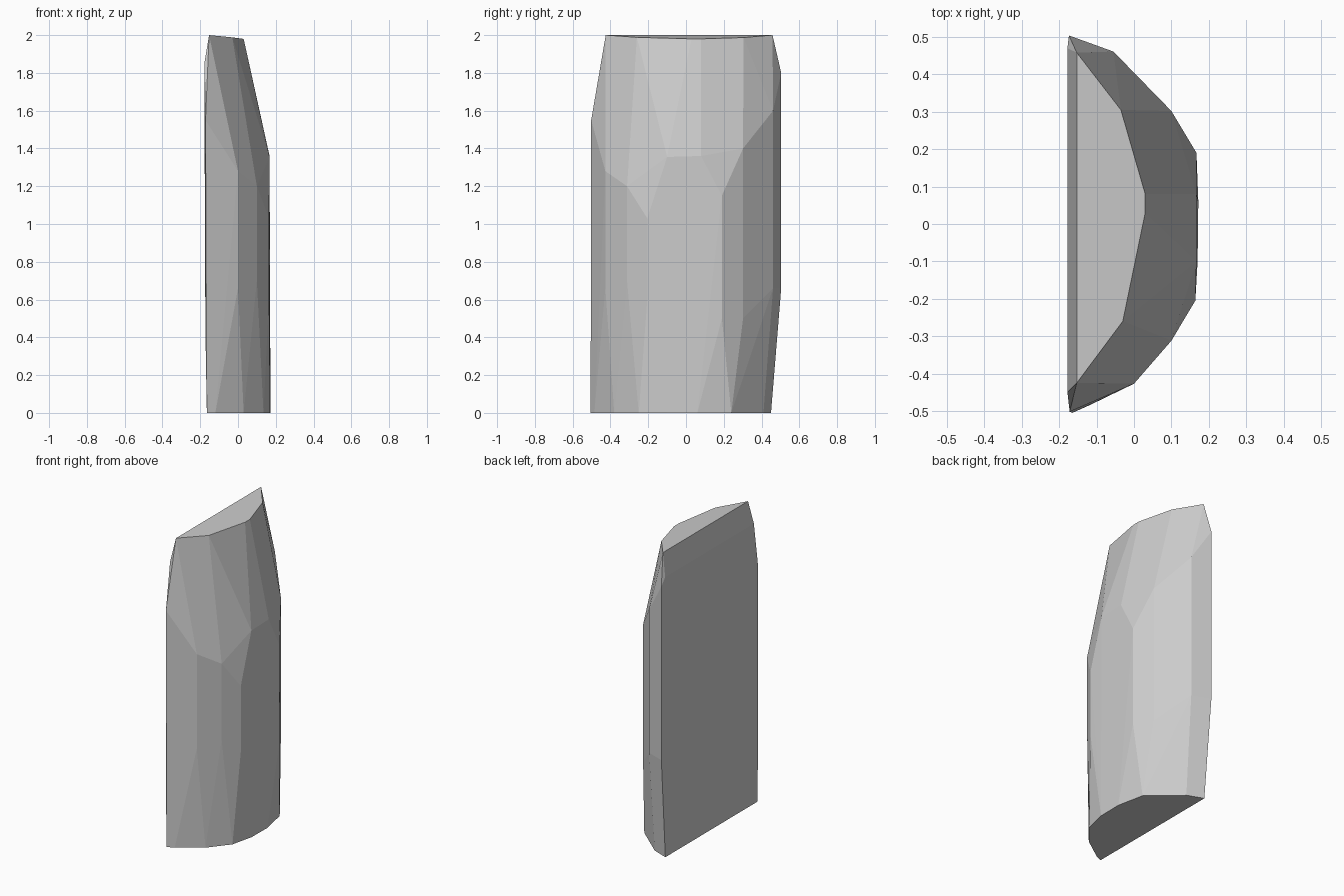
import bpy, bmesh

# Bottom rim, running round the curved side (x, y)
bottom = [(-0.165, -0.505), (-0.12, -0.485), (0.03, -0.38), (0.135, -0.25),
          (0.17, -0.1), (0.172, 0.06), (0.135, 0.24), (-0.06, 0.41), (-0.165, 0.45)]

# Upright facet edges (x, y, lower z, upper z)
uprights = [(-0.172, -0.502, 0.4, 1.55), (0.0, -0.427, 0.66, 1.28),
            (0.1, -0.312, 0.7, 1.2), (0.164, -0.205, 0.6, 1.03),
            (0.167, 0.19, 0.5, 1.15), (0.1, 0.302, 0.5, 1.4),
            (-0.055, 0.461, 0.66, 1.6), (-0.174, 0.504, 0.66, 1.8)]

# Shoulder corners where the curved side starts leaning back
shoulder = [(0.167, -0.1, 1.355), (0.167, 0.08, 1.36),
            (-0.178, -0.45, 1.85), (-0.178, 0.47, 1.85)]

# Top rim
top = [(-0.153, -0.425, 2.0), (-0.03, -0.26, 1.988), (0.03, 0.03, 1.98),
       (0.03, 0.08, 1.98), (-0.035, 0.305, 1.987), (-0.153, 0.458, 2.0)]

points = [(x, y, 0.0) for x, y in bottom] + shoulder + top
for x, y, low, high in uprights:
    points += [(x, y, low), (x, y, high)]

# Faceted half-log block: hull wrapped over the corners
bm = bmesh.new()
for p in points:
    bm.verts.new(p)
res = bmesh.ops.convex_hull(bm, input=bm.verts)
loose = [v for v in bm.verts if not v.link_faces]
bmesh.ops.delete(bm, geom=loose, context='VERTS')
bmesh.ops.dissolve_limit(bm, angle_limit=0.02, verts=bm.verts, edges=bm.edges)
bmesh.ops.recalc_face_normals(bm, faces=bm.faces)
mesh = bpy.data.meshes.new("half_log")
bm.to_mesh(mesh)
bm.free()
bpy.context.collection.objects.link(bpy.data.objects.new("half_log", mesh))
